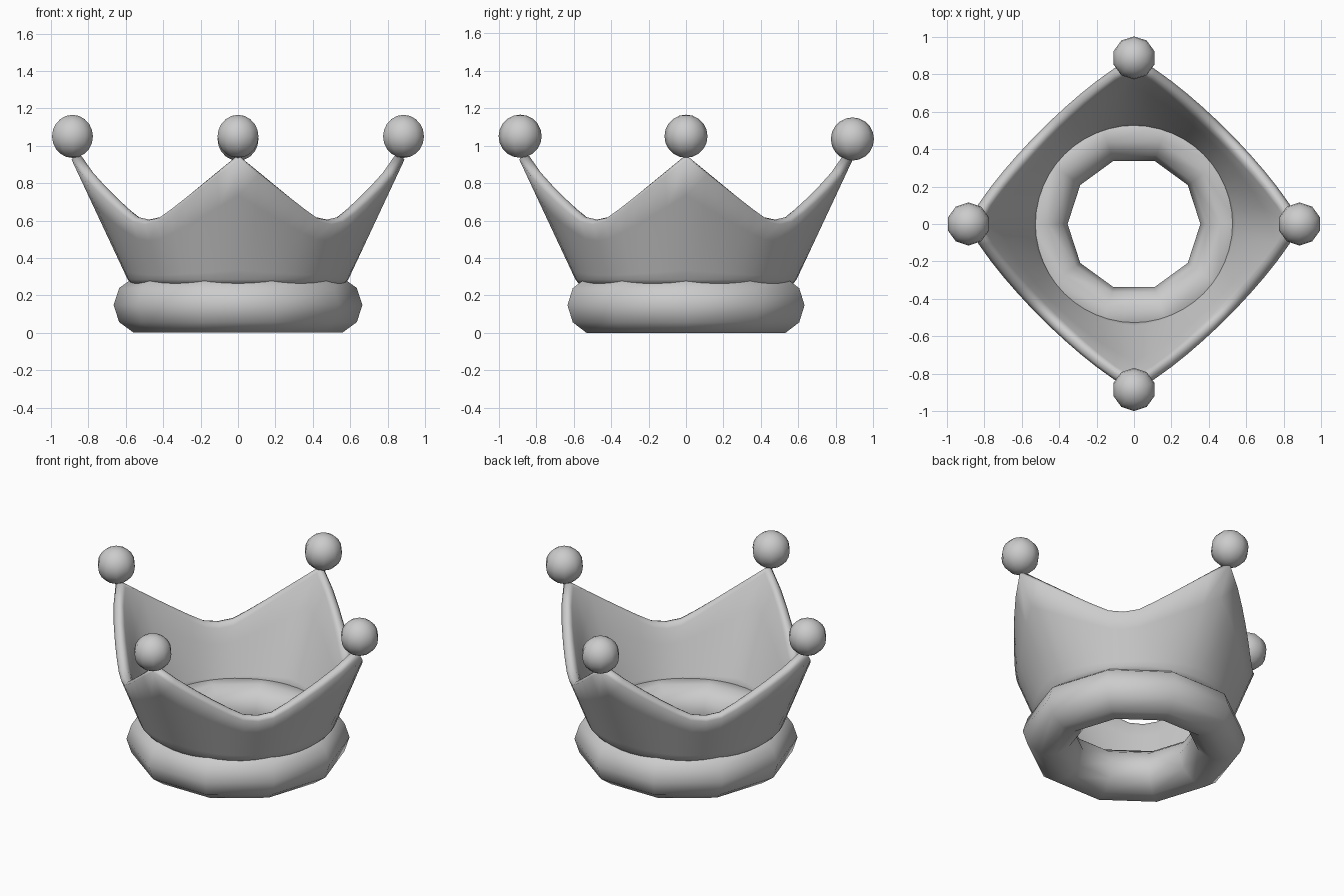
import bpy, bmesh, math

if "Cube" in bpy.data.objects:
    bpy.data.objects.remove(bpy.data.objects["Cube"])

# padded band: low-poly smooth torus
bpy.ops.mesh.primitive_torus_add(major_segments=10, minor_segments=10,
                                 major_radius=0.51, minor_radius=0.155,
                                 location=(0, 0, 0.148))
band = bpy.context.object
band.name = "base_band"
bpy.ops.object.shade_smooth()


# rim curve: rounded diamond in plan, four peaks and four valleys in height
def rim(a):
    c, s = abs(math.cos(a)), abs(math.sin(a))
    p = 1.2
    r = 0.89 / (c ** p + s ** p) ** (1 / p)
    d = 0.48 - r * min(c, s)
    return r, 0.57 + 0.79 * math.hypot(d, 0.04)


# closed wall section at one angle, as (radius, height)
def section(a):
    rt, zt = rim(a)
    rb, zb = 0.59, 0.285
    t = 0.07
    outer = [(rb + (rt - rb) * f, zb + (zt - 0.025 - zb) * f)
             for f in (0, 0.08, 0.35, 0.7, 1)]
    lip = [(rt - 0.015, zt - 0.006), (rt - t / 2, zt), (rt - t + 0.015, zt - 0.008)]
    inner = [(r - t, z - 0.005) for r, z in reversed(outer)]
    return [(rb - 0.025, zb - 0.03)] + outer + lip + inner + [(rb - t + 0.01, zb - 0.03)]


# flared wall
N = 48
bm = bmesh.new()
rings = []
for i in range(N):
    a = 2 * math.pi * i / N
    rings.append([bm.verts.new((r * math.cos(a), r * math.sin(a), z))
                  for r, z in section(a)])
M = len(rings[0])
for i in range(N):
    p, q = rings[i], rings[(i + 1) % N]
    for j in range(M):
        k = (j + 1) % M
        bm.faces.new((p[j], q[j], q[k], p[k]))
bmesh.ops.recalc_face_normals(bm, faces=bm.faces)
mesh = bpy.data.meshes.new("crown_wall")
bm.to_mesh(mesh)
bm.free()
wall = bpy.data.objects.new("crown_wall", mesh)
bpy.context.collection.objects.link(wall)
mesh.shade_smooth()

# ball on each peak
for name, x, y, z in (("right", 0.885, 0, 1.05), ("back", 0, 0.888, 1.035),
                      ("left", -0.885, 0, 1.05), ("front", 0, -0.885, 1.05)):
    bpy.ops.mesh.primitive_uv_sphere_add(segments=10, ring_count=10, radius=0.115,
                                         location=(x, y, z))
    bpy.context.object.name = name + "_peak_ball"
    bpy.ops.object.shade_smooth()
